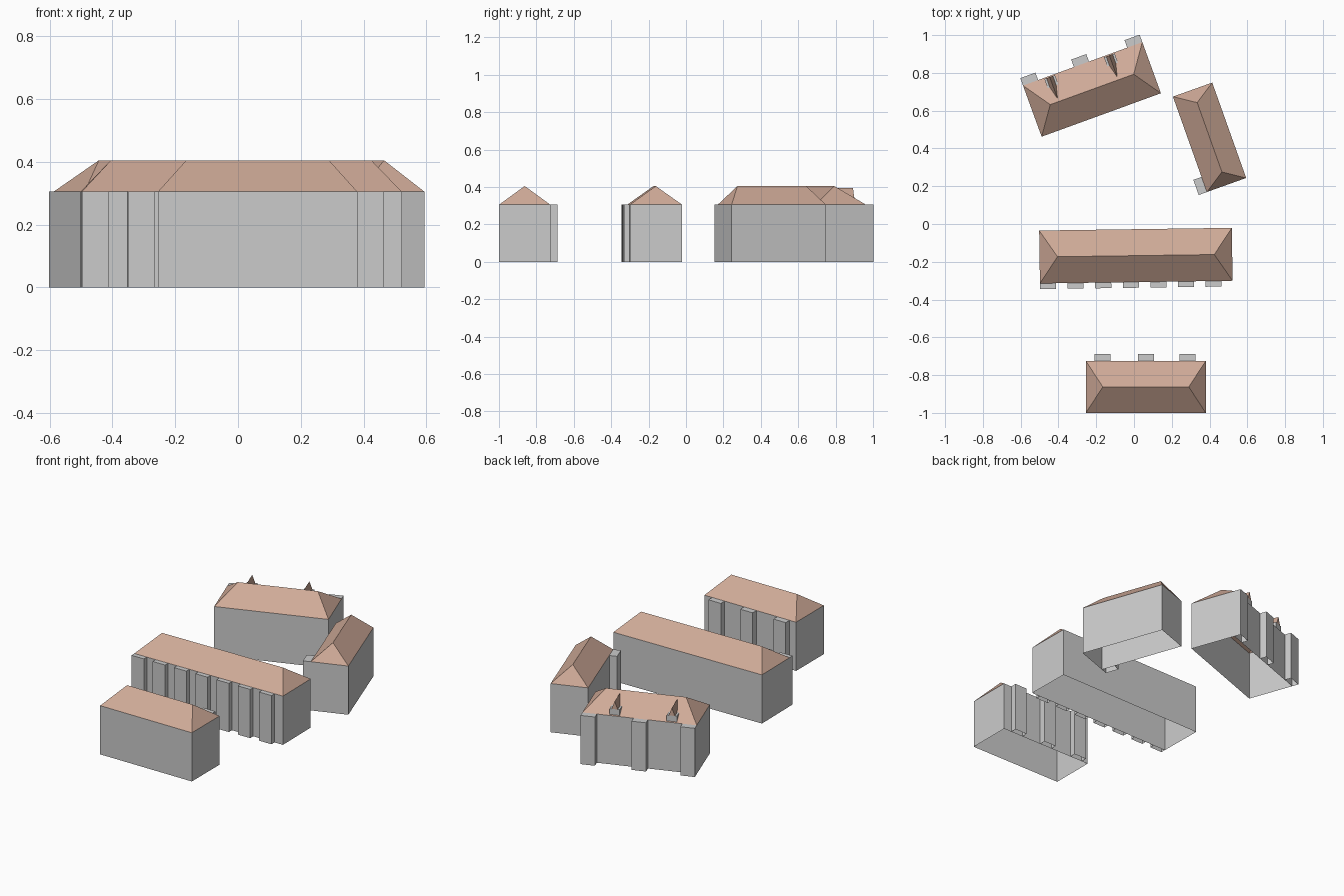
import bpy
import bmesh
from math import radians
from mathutils import Matrix

if "Cube" in bpy.data.objects:
    bpy.data.objects.remove(bpy.data.objects["Cube"])

EAVE, RIDGE = 0.305, 0.405

roof_mat = bpy.data.materials.new("terracotta")
roof_mat.diffuse_color = (0.62, 0.40, 0.31, 1)
roof_mat.use_nodes = True
roof_mat.node_tree.nodes["Principled BSDF"].inputs["Base Color"].default_value = roof_mat.diffuse_color


def add_mesh(name, verts, faces, place, mat=None):
    mesh = bpy.data.meshes.new(name)
    bm = bmesh.new()
    vs = [bm.verts.new(v) for v in verts]
    for f in faces:
        bm.faces.new([vs[i] for i in f])
    bm.to_mesh(mesh)
    bm.free()
    ob = bpy.data.objects.new(name, mesh)
    ob.matrix_world = place
    if mat:
        mesh.materials.append(mat)
    bpy.context.collection.objects.link(ob)
    return ob


def shell(name, x0, x1, y0, y1, z0, z1, place, top=False):
    """Upright walls, open below, with an optional flat top."""
    ring = [(x0, y0), (x1, y0), (x1, y1), (x0, y1)]
    verts = [(x, y, z) for z in (z0, z1) for x, y in ring]
    faces = [(i, (i + 1) % 4, (i + 1) % 4 + 4, i + 4) for i in range(4)]
    if top:
        faces.append((4, 5, 6, 7))
    return add_mesh(name, verts, faces, place)


def hip_roof(name, hl, hd, ridge_half, place):
    verts = [(-hl, -hd, EAVE), (hl, -hd, EAVE), (hl, hd, EAVE), (-hl, hd, EAVE),
             (-ridge_half, 0, RIDGE), (ridge_half, 0, RIDGE)]
    faces = [(0, 1, 5, 4), (1, 2, 5), (2, 3, 4, 5), (3, 0, 4)]
    return add_mesh(name, verts, faces, place, roof_mat)


def dormer(name, x, place):
    """Low cheek walls with a narrow steep gable set between them."""
    shell(name + "_walls", x - 0.03, x + 0.03, 0.055, 0.138, EAVE, 0.345, place, True)
    w, y0, y1, z0, z1 = 0.018, 0.02, 0.138, 0.345, 0.394
    verts = [(x + dx, y, z) for y in (y0, y1)
             for dx, z in ((-w, z0), (0, z1), (w, z0))]
    add_mesh(name + "_roof", verts,
             [(0, 1, 4, 3), (1, 2, 5, 4), (3, 4, 5)], place, roof_mat)


def building(name, centre, angle, hl, hd, ridge_half, piers, side, depth, pier_w=0.085):
    place = Matrix.Translation((*centre, 0)) @ Matrix.Rotation(radians(angle), 4, 'Z')
    shell(name + "_walls", -hl, hl, -hd, hd, 0, EAVE, place)
    hip_roof(name + "_roof", hl, hd, ridge_half, place)
    # projecting wall piers along one long side
    y0, y1 = sorted((side * hd, side * (hd + depth)))
    for i, x in enumerate(piers):
        shell(f"{name}_pier_{i + 1}", x - pier_w / 2, x + pier_w / 2,
              y0, y1, 0, EAVE, place, True)
    return place


# front block, piers facing the yard
building("front_block", (0.0625, -0.8625), 0, 0.3175, 0.1375, 0.2275,
         (-0.23, 0, 0.22), 1, 0.038)

# long middle block, seven piers on the front
building("middle_block", (0.01, -0.1675), 0.8, 0.51, 0.14, 0.415,
         [-0.467 + 0.146 * i for i in range(7)], -1, 0.03)

# rear block with dormers on the back slope
rear = building("rear_block", (-0.2225, 0.7125), 20, 0.336, 0.144, 0.235,
                (-0.2935, -0.007, 0.2935), 1, 0.042)
for n, x in enumerate((-0.188, 0.148)):
    dormer(f"dormer_{n + 1}", x, rear)

# side block with a single corner pier
building("side_block", (0.4, 0.459), -70.4, 0.268, 0.1105, 0.195,
         (0.226,), -1, 0.046)
